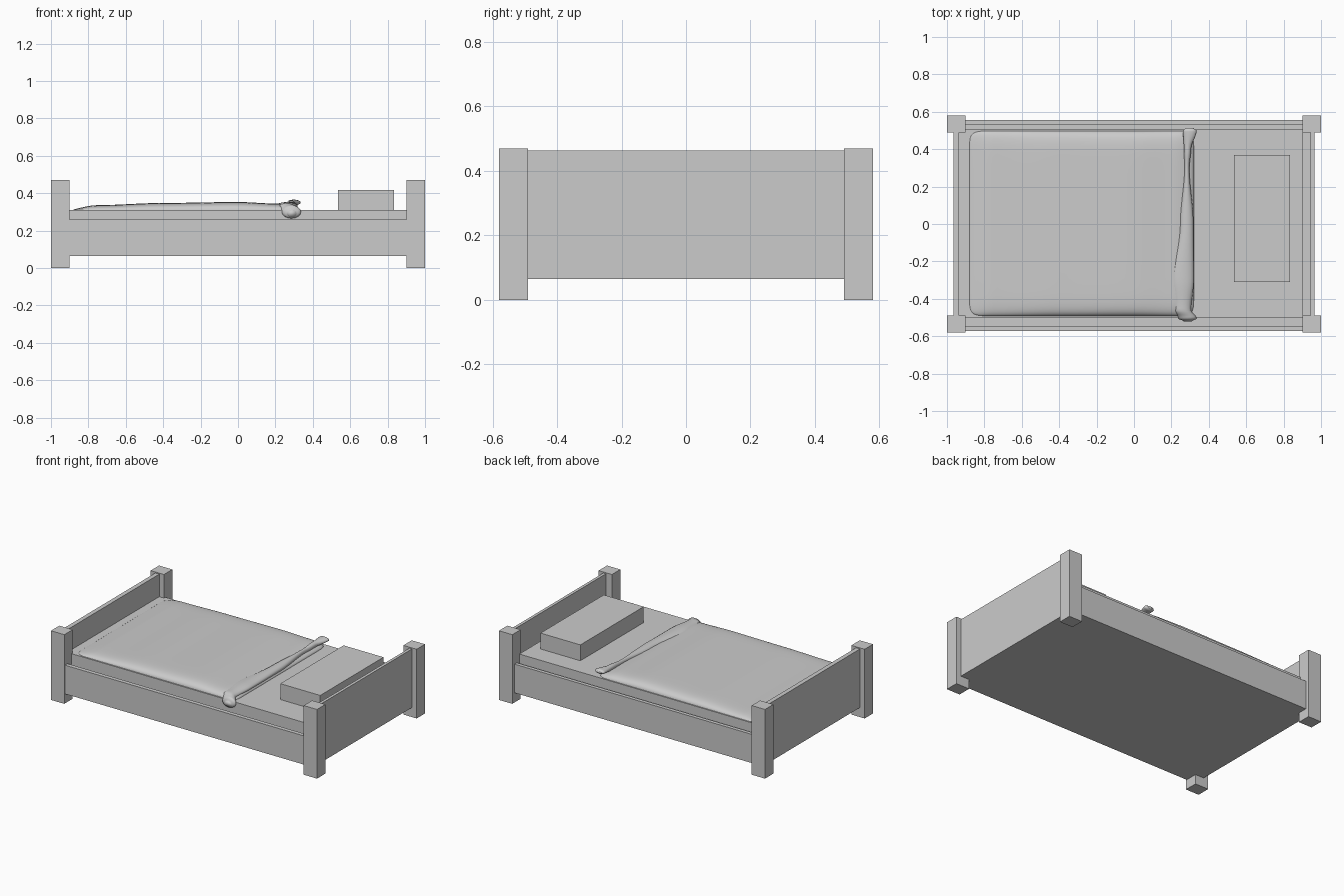
import bpy, bmesh
from math import sin, cos, pi

if "Cube" in bpy.data.objects:
    bpy.data.objects.remove(bpy.data.objects["Cube"])

def box(name, x, y, z):
    bm = bmesh.new()
    bmesh.ops.create_cube(bm, size=1)
    for v in bm.verts:
        for i, (a, b) in enumerate((x, y, z)):
            v.co[i] = (a + b) / 2 + v.co[i] * (b - a)
    return finish(name, bm)

def finish(name, bm, smooth=False):
    bmesh.ops.recalc_face_normals(bm, faces=bm.faces)
    me = bpy.data.meshes.new(name)
    bm.to_mesh(me)
    bm.free()
    ob = bpy.data.objects.new(name, me)
    bpy.context.collection.objects.link(ob)
    if smooth:
        for p in me.polygons:
            p.use_smooth = True
    return ob

def interp(t, pts):
    for a, b in zip(pts, pts[1:]):
        if t <= b[0]:
            u = max(0, (t - a[0]) / (b[0] - a[0]))
            u = u * u * (3 - 2 * u)
            return [p + (q - p) * u for p, q in zip(a[1:], b[1:])]
    return list(pts[-1][1:])

# Corner posts
for xn, x in (("foot", (-1, -0.9)), ("head", (0.9, 1))):
    for yn, y in (("front", (-0.58, -0.49)), ("back", (0.49, 0.58))):
        box(f"{xn}_{yn}_post", x, y, (0, 0.47))

# End boards, side rails and floor
box("footboard", (-0.965, -0.935), (-0.49, 0.49), (0.065, 0.463))
box("headboard", (0.945, 0.965), (-0.49, 0.49), (0.065, 0.463))
box("front_rail", (-0.9, 0.9), (-0.573, -0.545), (0.065, 0.26))
box("back_rail", (-0.9, 0.9), (0.53, 0.555), (0.065, 0.26))
box("bed_floor", (-0.935, 0.945), (-0.545, 0.53), (0.065, 0.1))

# Mattress and pillow
box("mattress", (-0.935, 0.9), (-0.5, 0.505), (0.1, 0.31))
box("pillow", (0.535, 0.835), (-0.31, 0.37), (0.31, 0.418))

# Blanket: crowned sheet with rounded border
crown = [(-0.88, 0.012), (-0.76, 0.027), (-0.4, 0.039), (0, 0.044), (0.2, 0.036), (0.32, 0.026)]
bm = bmesh.new()
N, M = 48, 40
rows = []
for i in range(N + 1):
    s = -cos(pi * i / N)
    row = []
    for j in range(M + 1):
        t = -cos(pi * j / M)
        x = -0.28 + 0.6 * s * (1 - 0.03 * abs(t) ** 30)
        y = 0.003 + 0.495 * t * (1 - 0.03 * abs(s) ** 30)
        edge = max(0, (1 - abs(t) ** 14) * (1 - abs(s) ** 20)) ** 0.5
        row.append(bm.verts.new((x, y, 0.309 + interp(x, crown)[0] * edge)))
    rows.append(row)
for a, b in zip(rows, rows[1:]):
    for j in range(M):
        bm.faces.new((a[j], b[j], b[j + 1], a[j + 1]))
finish("blanket", bm, True)

# Turned-back fold: flattened roll, drooping at the front end
# (y, left x, right x, bottom z, top z)
fold = [(-0.52, 0.265, 0.31, 0.275, 0.31), (-0.505, 0.235, 0.337, 0.265, 0.335),
        (-0.46, 0.215, 0.305, 0.30, 0.347), (-0.3, 0.203, 0.32, 0.31, 0.353),
        (0, 0.245, 0.318, 0.31, 0.354), (0.3, 0.27, 0.296, 0.315, 0.354),
        (0.4, 0.267, 0.305, 0.325, 0.362), (0.5, 0.262, 0.335, 0.335, 0.366),
        (0.512, 0.275, 0.32, 0.342, 0.358)]
bm = bmesh.new()
rings = []
K = 16
for i in range(61):
    y = 0.512 - 1.032 * (1 + cos(pi * i / 60)) / 2
    a, b, lo, hi = interp(y, fold)
    rings.append([bm.verts.new(((a + b) / 2 + (b - a) / 2 * cos(2 * pi * k / K), y,
                                (lo + hi) / 2 + (hi - lo) / 2 * sin(2 * pi * k / K)))
                  for k in range(K)])
for p, q in zip(rings, rings[1:]):
    for k in range(K):
        bm.faces.new((p[k], p[(k + 1) % K], q[(k + 1) % K], q[k]))
bm.faces.new(rings[0])
bm.faces.new(rings[-1])
finish("blanket_fold", bm, True)
